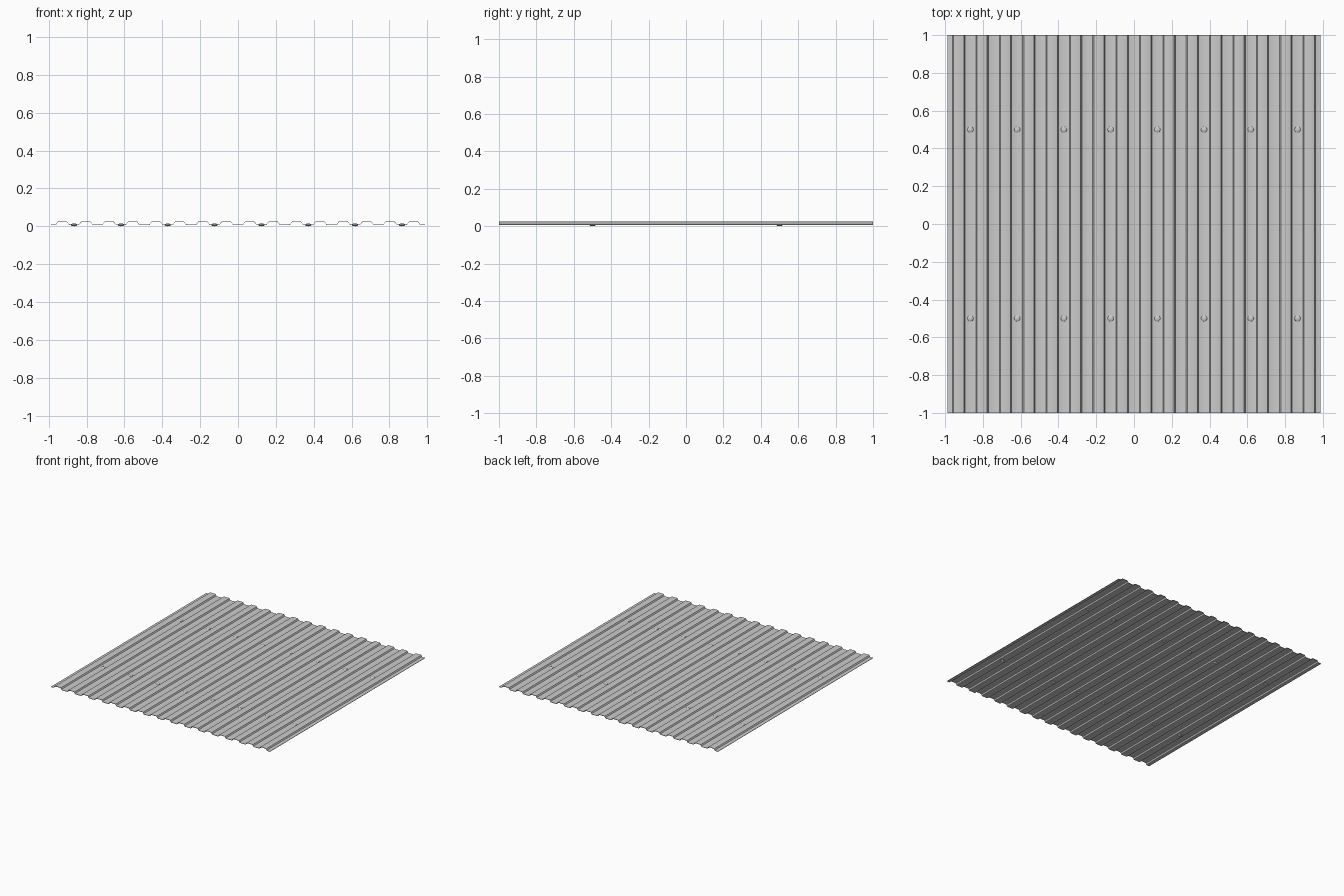
import bpy, bmesh
from mathutils import Matrix

if "Cube" in bpy.data.objects:
    bpy.data.objects.remove(bpy.data.objects["Cube"])

PITCH = 0.1237      # spacing of the ribs
RIBS = 16
Z_LOW, Z_HIGH, THICK = 0.007, 0.022, 0.003


def finish(bm, name):
    bmesh.ops.recalc_face_normals(bm, faces=bm.faces)
    me = bpy.data.meshes.new(name)
    bm.to_mesh(me)
    bm.free()
    ob = bpy.data.objects.new(name, me)
    bpy.context.collection.objects.link(ob)
    bpy.context.view_layer.objects.active = ob
    ob.select_set(True)
    bpy.ops.object.shade_smooth_by_angle(angle=0.5)
    ob.select_set(False)


# corrugated sheet: trapezoid ribs with softened corners, extruded along y
rib = [(0.038, 0), (0.033, 0.15), (0.027, 0.85), (0.022, 1)]
rib = [(-x, h) for x, h in rib] + [(x, h) for x, h in reversed(rib)]
mid = [(-0.988, Z_LOW)]
for i in range(RIBS):
    cx = (i - (RIBS - 1) / 2) * PITCH
    mid += [(cx + x, Z_LOW + h * (Z_HIGH - Z_LOW)) for x, h in rib]
mid.append((0.988, Z_LOW))
outline = [(x, z + THICK) for x, z in mid] + [(x, z) for x, z in reversed(mid)]

bm = bmesh.new()
n, m = len(outline), len(mid)
front, back = [[bm.verts.new((x, y, z)) for x, z in outline] for y in (-1, 1)]
for i in range(n):
    j = (i + 1) % n
    bm.faces.new((front[i], front[j], back[j], back[i]))
for row in (front, back):
    for i in range(m - 1):
        bm.faces.new((row[i], row[i + 1], row[n - 2 - i], row[n - 1 - i]))
finish(bm, "corrugated_sheet")

# two rows of flattened screw heads in every second valley
bm = bmesh.new()
for y in (-0.5, 0.5):
    for k in range(-7, 8, 2):
        bmesh.ops.create_uvsphere(
            bm, u_segments=16, v_segments=8, radius=1,
            matrix=Matrix.Translation((k * PITCH, y, 0.0075))
            @ Matrix.Diagonal((0.017, 0.017, 0.0075, 1)))
finish(bm, "screw_heads")
